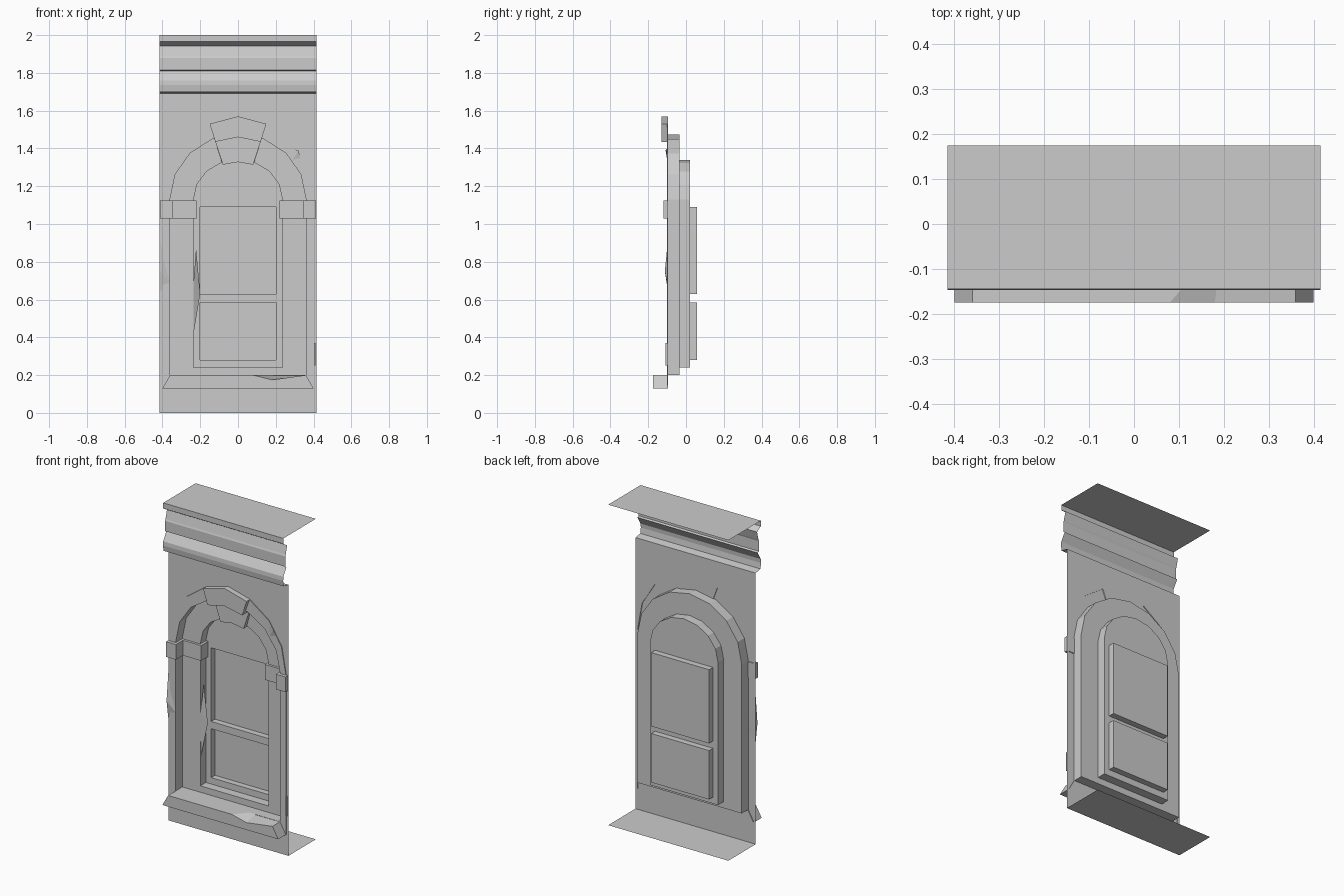
import bpy, bmesh
from math import sin, cos, pi

if "Cube" in bpy.data.objects:
    bpy.data.objects.remove(bpy.data.objects["Cube"])


def finish(name, bm, sheet=False):
    """Weld, orient and link; open sheets are turned to face the front."""
    bmesh.ops.remove_doubles(bm, verts=bm.verts, dist=1e-5)
    bmesh.ops.recalc_face_normals(bm, faces=bm.faces)
    if sheet and sum(f.normal.y * f.calc_area() for f in bm.faces) > 0:
        bmesh.ops.reverse_faces(bm, faces=bm.faces)
    me = bpy.data.meshes.new(name)
    bm.to_mesh(me)
    bm.free()
    ob = bpy.data.objects.new(name, me)
    bpy.context.collection.objects.link(ob)
    return ob


def loft(name, loops, closed=True, caps=(), sheet=False):
    """Skin a series of equal-length point loops; caps lists loops to fill."""
    bm = bmesh.new()
    rows = [[bm.verts.new(p) for p in lp] for lp in loops]
    n = len(rows[0])
    for a, b in zip(rows, rows[1:]):
        for i in range(n if closed else n - 1):
            j = (i + 1) % n
            bm.faces.new((a[i], a[j], b[j], b[i]))
    for c in caps:
        bm.faces.new(rows[c])
    return finish(name, bm, sheet)


def plate(name, y, outer, holes):
    """Flat front-facing sheet with holes."""
    bm = bmesh.new()
    for lp in [outer] + holes:
        vs = [bm.verts.new((x, y, z)) for x, z in lp]
        for i in range(len(vs)):
            bm.edges.new((vs[i - 1], vs[i]))
    bmesh.ops.triangle_fill(bm, edges=bm.edges, use_beauty=True, normal=(0, -1, 0))
    bmesh.ops.dissolve_limit(bm, angle_limit=0.01, verts=bm.verts, edges=bm.edges)
    return finish(name, bm, True)


def hull(name, pts):
    bm = bmesh.new()
    for p in pts:
        bm.verts.new(p)
    bmesh.ops.convex_hull(bm, input=bm.verts)
    return finish(name, bm)


def arch(w, base, rise, spring=1.13):
    """Arched outline: two legs and an eight-sided half ellipse."""
    top = [(w * cos(i * pi / 8), spring + rise * sin(i * pi / 8)) for i in range(9)]
    return [(w, base), (w, 1.03)] + top + [(-w, 1.03), (-w, base)]


def rect(w, z0, z1):
    return [(-w, z0), (w, z0), (w, z1), (-w, z1)]


def at(y, lp):
    return [(x, y, z) for x, z in lp]


W, WALL = 0.415, -0.095
outer, mid, inner = arch(.40, .13, .43), arch(.36, .20, .345), arch(.235, .24, .21)

# Wall with arched opening, and stepped frame leading back to the window
plate("wall", WALL, rect(W, 0, 1.692), [outer])
loft("stepped_arch_frame", [at(WALL, outer), at(-.10, outer), at(-.10, mid),
                            at(-.035, mid), at(-.035, inner), at(.02, inner)], sheet=True)

# Window front and its two recessed panes
panes = [rect(.20, .28, .585), rect(.20, .63, 1.09)]
plate("window_front", .02, inner, panes)
for name, p in zip(("lower_pane", "upper_pane"), panes):
    loft(name, [at(.02, p), at(.058, p)], caps=(1,), sheet=True)

# Cornice profile running into the flat top
cornice = [(.175, 2), (-.145, 2), (-.145, 1.965), (-.108, 1.943), (-.122, 1.89),
           (-.126, 1.88), (-.126, 1.816), (-.115, 1.81), (-.145, 1.76),
           (-.147, 1.735), (-.142, 1.70), (WALL, 1.692)]
loft("cornice", [[(x, y, z) for y, z in cornice] for x in (-W, W)], closed=False, sheet=True)

# Flat bottom
loft("base", [[(-W, WALL, 0), (-W, .175, 0)], [(W, WALL, 0), (W, .175, 0)]], closed=False)

# Sill with slanted ends and a chipped front edge
front = [(-.40, .13), (-.36, .20), (.08, .20), (.18, .175), (.36, .20), (.40, .13)]
back = [(-.40, .13), (-.36, .20), (.15, .20), (.19, .20), (.36, .20), (.40, .13)]
loft("sill", [at(-.175, front), at(WALL, back)], caps=(0, 1))

# Impost blocks wrapping the frame steps
plan = [(.412, WALL), (.412, -.12), (.345, -.12), (.345, -.05), (.22, -.05),
        (.22, .02), (.235, .02), (.235, -.035), (.36, -.035), (.36, WALL)]
imposts = loft("imposts", [[(x, y, z) for x, y in plan] for z in (1.03, 1.125)], caps=(0, 1))
imposts.modifiers.new("mirror", 'MIRROR')

# Keystone: stepped section (half width, y, centre z, drop at the sides)
section = [(.15, WALL, 1.57, .04), (.15, -.13, 1.57, .04), (.12, -.13, 1.46, .025),
           (.12, -.06, 1.46, .025), (.08, -.06, 1.328, .014), (.08, .02, 1.328, .014),
           (.08, .02, 1.34, .014), (.085, -.035, 1.34, .014), (.12, -.035, 1.475, .025),
           (.12, WALL, 1.475, .025)]
loft("keystone", [[(w * t, y, z - d * abs(t)) for w, y, z, d in section] for t in (-1, 0, 1)],
     caps=(0, 2))

# Weathered chips on the frame edges
hull("left_edge_chip", [(-W, WALL, .92), (-W, -.112, .75), (-.36, -.10, .69),
                        (-.40, -.107, .76), (-W, WALL, .64)])
hull("right_edge_chip", [(x, y, z) for x in (.403, .411) for y in (-.108, WALL)
                         for z in (.25, .37)])
hull("arch_chip", [(.28, -.10, 1.40), (.32, -.108, 1.39), (.33, -.10, 1.35), (.29, -.10, 1.34)])
hull("jamb_chip", [(-.235, -.03, .42), (-.20, -.012, .63), (-.222, -.02, .87),
                   (-.235, .01, .60), (-.235, -.035, .70)])
